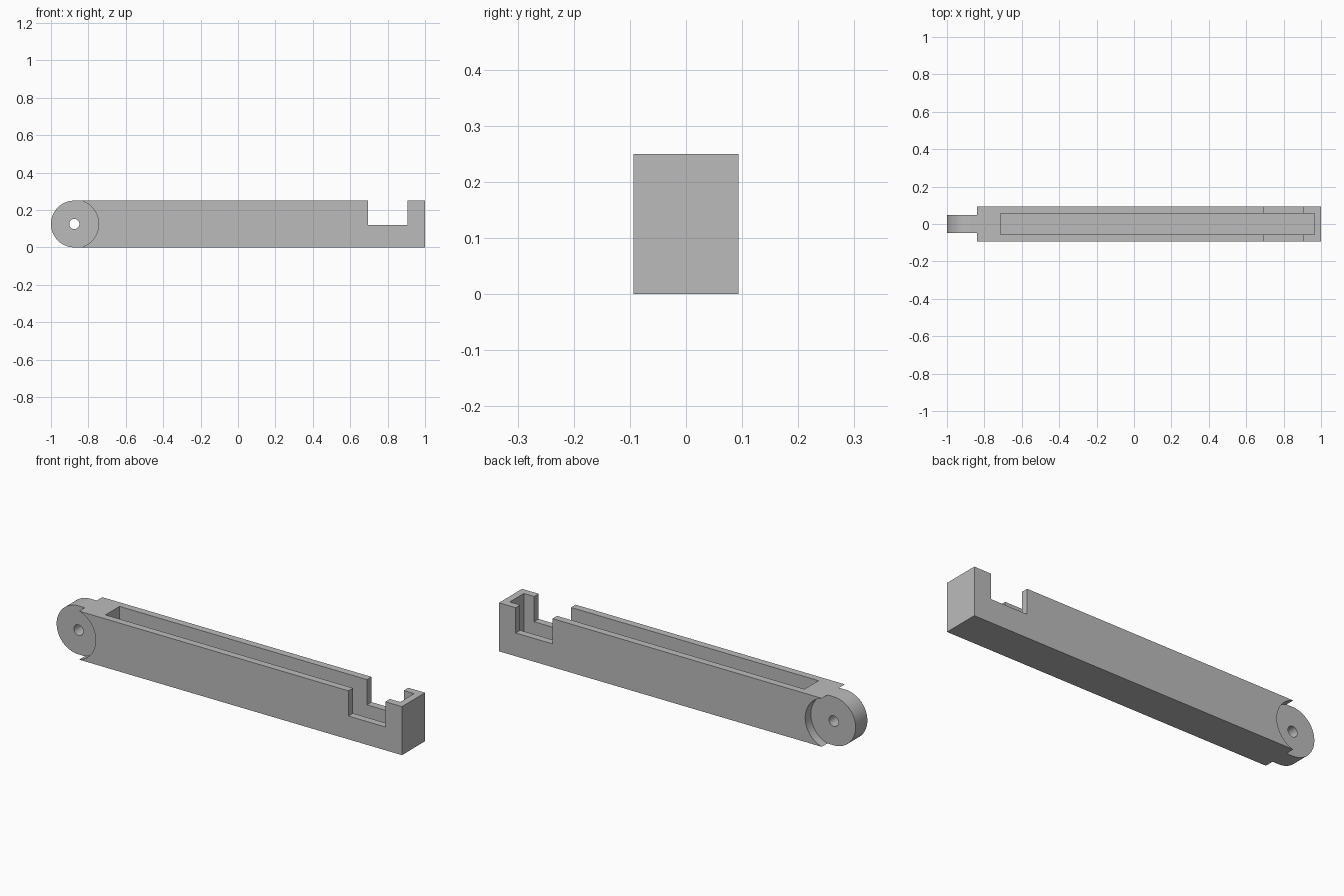
import bpy, bmesh, math

if "Cube" in bpy.data.objects:
    bpy.data.objects.remove(bpy.data.objects["Cube"], do_unlink=True)

LENGTH_END, HALF_WIDTH, HEIGHT = 1.0, 0.094, 0.25
RADIUS = HEIGHT / 2
PIVOT = (-1 + RADIUS, RADIUS)
TONGUE_HALF = 0.048

grey = bpy.data.materials.new("plain grey")
grey.use_nodes = True
colour = (0.5, 0.5, 0.5, 1)
grey.diffuse_color = colour
grey.node_tree.nodes["Principled BSDF"].inputs["Base Color"].default_value = colour


def arc(radius, start, end, steps):
    """Points on an arc around the pivot, in x and z."""
    angles = [math.radians(start + (end - start) * i / steps) for i in range(steps + 1)]
    return [(PIVOT[0] + radius * math.cos(a), PIVOT[1] + radius * math.sin(a)) for a in angles]


def prism(name, profile, y0, y1):
    """Extrude an x-z profile from y0 to y1."""
    bm = bmesh.new()
    face = bm.faces.new([bm.verts.new((x, y0, z)) for x, z in profile])
    result = bmesh.ops.extrude_face_region(bm, geom=[face])
    verts = [v for v in result["geom"] if isinstance(v, bmesh.types.BMVert)]
    bmesh.ops.translate(bm, verts=verts, vec=(0, y1 - y0, 0))
    bmesh.ops.recalc_face_normals(bm, faces=bm.faces)
    mesh = bpy.data.meshes.new(name)
    bm.to_mesh(mesh)
    bm.free()
    mesh.materials.append(grey)
    obj = bpy.data.objects.new(name, mesh)
    bpy.context.collection.objects.link(obj)
    return obj


# Arm with a rounded pivot end and a notch near the square end
outline = arc(RADIUS, 90, 270, 48) + [
    (LENGTH_END, 0), (LENGTH_END, HEIGHT), (0.905, HEIGHT),
    (0.905, 0.12), (0.695, 0.12), (0.695, HEIGHT)]
arm = prism("hinged_arm", outline, -HALF_WIDTH, HALF_WIDTH)

# Cutters: long open slot, pin hole and a round pocket on each side of the tongue
slot = [(-0.715, 0.036), (0.964, 0.036), (0.964, 0.4), (-0.715, 0.4)]
cutters = [
    prism("slot_cutter", slot, -0.057, 0.057),
    prism("pin_hole_cutter", arc(0.027, 0, 360, 32)[:-1], -0.3, 0.3),
]
for side, y0, y1 in (("front", -0.2, -TONGUE_HALF), ("back", TONGUE_HALF, 0.2)):
    cutters.append(prism(side + "_pocket_cutter", arc(0.13, 0, 360, 96)[:-1], y0, y1))

for cutter in cutters:
    cutter.hide_render = True
    mod = arm.modifiers.new(cutter.name, "BOOLEAN")
    mod.operation = "DIFFERENCE"
    mod.solver = "EXACT"
    mod.object = cutter

# Bake the cuts and drop the cutters
graph = bpy.context.evaluated_depsgraph_get()
baked = bpy.data.meshes.new_from_object(arm.evaluated_get(graph))
arm.modifiers.clear()
arm.data = baked
for cutter in cutters:
    bpy.data.objects.remove(cutter, do_unlink=True)

# Smooth the curved walls, keep the planar faces flat
bpy.ops.object.select_all(action="DESELECT")
arm.select_set(True)
bpy.context.view_layer.objects.active = arm
bpy.ops.object.shade_smooth_by_angle(angle=math.radians(30))
for poly in arm.data.polygons:
    if max(abs(c) for c in poly.normal) > 0.9999:
        poly.use_smooth = False
